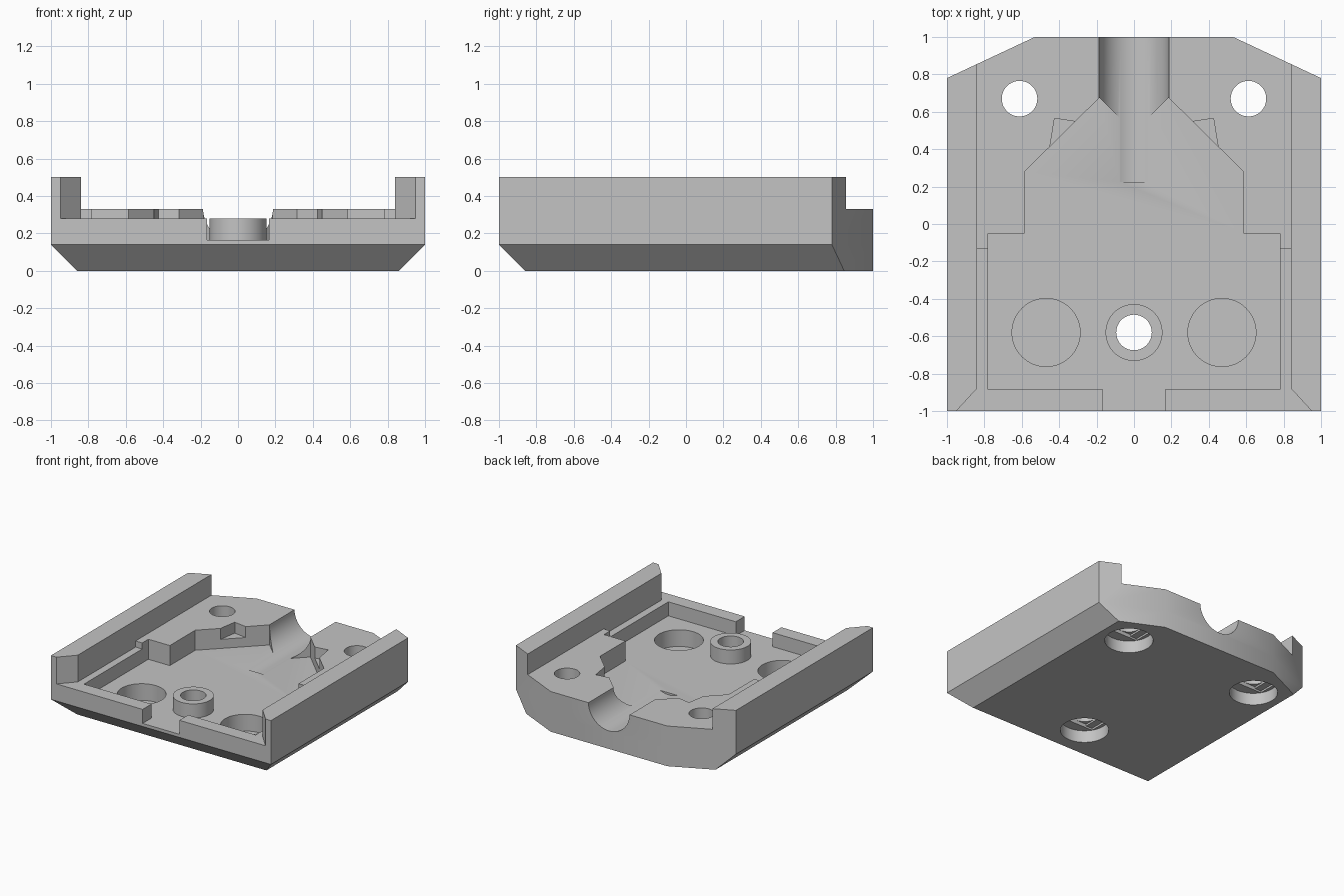
import bpy
import bmesh
from math import cos, sin, tau

if "Cube" in bpy.data.objects:
    bpy.data.objects.remove(bpy.data.objects["Cube"], do_unlink=True)

grey = bpy.data.materials.new("light grey")
grey.use_nodes = True
colour = (0.55, 0.55, 0.55, 1)
grey.diffuse_color = colour
grey.node_tree.nodes["Principled BSDF"].inputs["Base Color"].default_value = colour


def loft(name, rings):
    """Closed solid through rings of equally many points."""
    bm = bmesh.new()
    loops = [[bm.verts.new(p) for p in ring] for ring in rings]
    n = len(loops[0])
    bm.faces.new(loops[0][::-1])
    bm.faces.new(loops[-1])
    for low, high in zip(loops, loops[1:]):
        for i in range(n):
            j = (i + 1) % n
            bm.faces.new((low[i], low[j], high[j], high[i]))
    bmesh.ops.recalc_face_normals(bm, faces=bm.faces)
    mesh = bpy.data.meshes.new(name)
    bm.to_mesh(mesh)
    bm.free()
    obj = bpy.data.objects.new(name, mesh)
    bpy.context.collection.objects.link(obj)
    mesh.materials.append(grey)
    return obj


def at(points, z):
    return [(x, y, z) for x, y in points]


def prism(name, points, low, high):
    return loft(name, [at(points, low), at(points, high)])


def both(half):
    """Complete a right-hand outline with its mirror image."""
    return half + [(-x, y) for x, y in reversed(half)]


def circle(x, y, r, n=64):
    return [(x + r * cos(tau * i / n), y + r * sin(tau * i / n)) for i in range(n)]


def rectangle(x, y, w, d):
    return [(x - w, y - d), (x + w, y - d), (x + w, y + d), (x - w, y + d)]


def combine(target, tool, operation="DIFFERENCE"):
    mod = target.modifiers.new(tool.name, "BOOLEAN")
    mod.operation = operation
    mod.solver = "EXACT"
    mod.object = tool
    bpy.context.view_layer.objects.active = target
    bpy.ops.object.modifier_apply(modifier=mod.name)
    bpy.data.objects.remove(tool, do_unlink=True)


# Block with clipped back corners and bevelled lower front and sides
outline = both([(1, -1), (1, 0.78), (0.53, 1)])
underside = both([(0.86, -0.86), (0.86, 0.8455), (0.53, 1)])
body = loft("base_plate", [at(underside, 0), at(outline, 0.14), at(outline, 0.5)])

# Trough between the side rails, lower towards the front
for back, floor in ((1.1, 0.33), (-0.13, 0.28)):
    trough = both([(1.042, -1.1), (0.84, -0.88), (0.84, back)])
    combine(body, prism("trough_cutter", trough, floor, 0.7))

# Pocket with its front opening
pocket = both([(0.167, -1.1), (0.167, -0.885), (0.78, -0.885), (0.78, -0.05),
               (0.585, -0.05), (0.585, 0.28), (0.185, 0.675), (0.075, 0.565)])
combine(body, prism("pocket_cutter", pocket, 0.165, 0.65))

# Round groove running out of the back
profile = circle(0, 0.335, 0.187)
groove = [[(x, y, z) for x, z in profile] for y in (0.225, 1.1)]
combine(body, loft("groove_cutter", groove))

# Small notches in the slanted pocket walls
for side in (-1, 1):
    notch = [(0.46, 0.38), (0.45, 0.41), (0.425, 0.565), (0.315, 0.548), (0.33, 0.5)]
    notch = [(side * x, y) for x, y in notch]
    combine(body, prism("notch_cutter", notch, 0.24, 0.6))

# Screw boss and the round recesses beside it
combine(body, prism("screw_boss", circle(0, -0.58, 0.152), 0.15, 0.28), "UNION")
for side in (-1, 1):
    combine(body, prism("recess_cutter", circle(side * 0.47, -0.58, 0.182), 0.028, 0.4))

# Screw holes with stepped counterbores underneath
for x, y in ((0, -0.58), (-0.612, 0.67), (0.612, 0.67)):
    combine(body, prism("counterbore_cutter", circle(x, y, 0.182), -0.1, 0.1))
    combine(body, prism("slot_cutter", rectangle(x, y, 0.154, 0.096), 0.05, 0.115))
    combine(body, prism("square_cutter", rectangle(x, y, 0.096, 0.096), 0.05, 0.13))
    combine(body, prism("screw_hole_cutter", circle(x, y, 0.095), 0.05, 0.7))

bpy.ops.object.select_all(action="DESELECT")
body.select_set(True)
bpy.context.view_layer.objects.active = body
bpy.ops.object.shade_smooth_by_angle()
